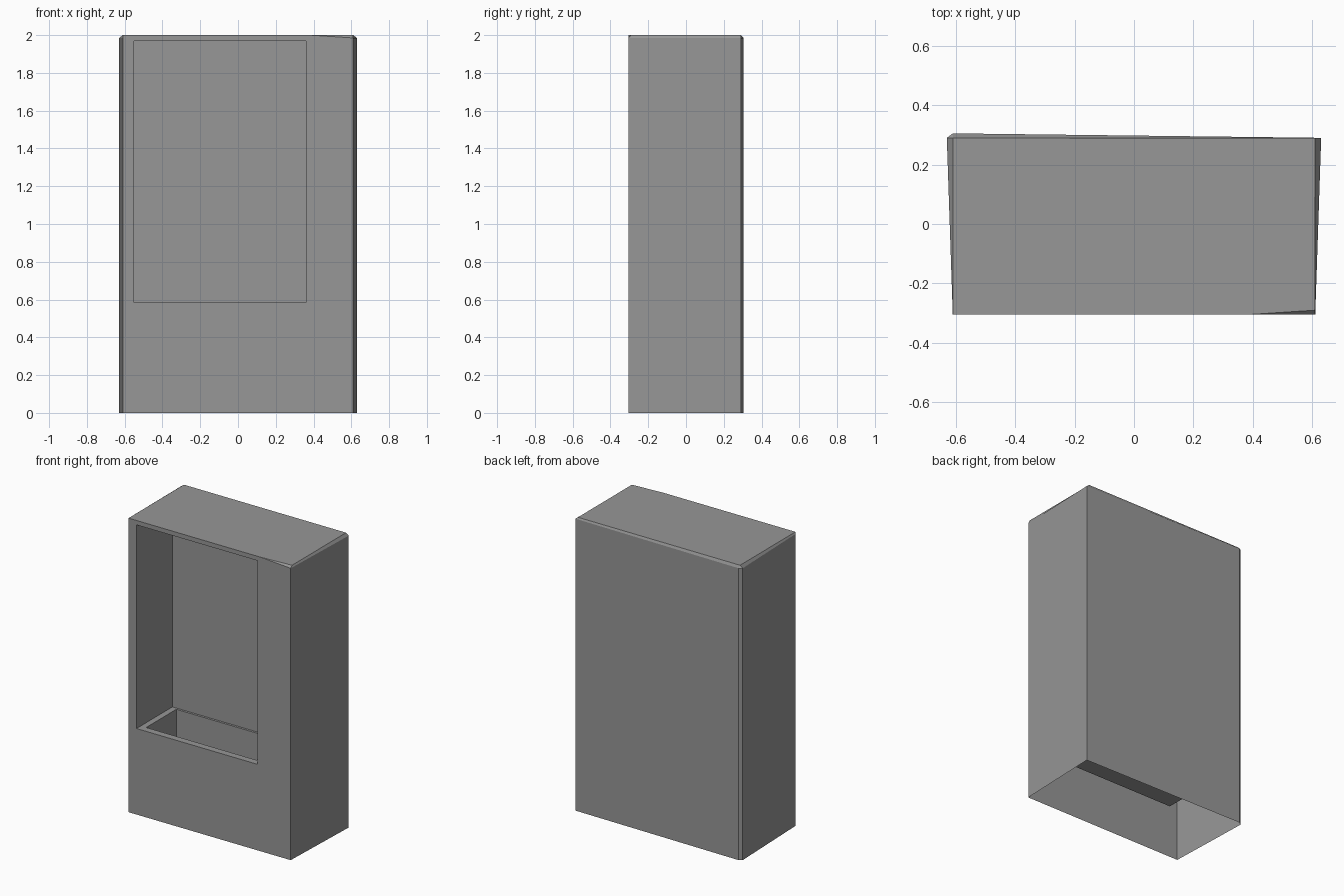
import bpy
import bmesh

cube = bpy.data.objects.get("Cube")
if cube:
    bpy.data.objects.remove(cube, do_unlink=True)

grey = bpy.data.materials.new("plain grey")
grey.use_nodes = True
grey.diffuse_color = (0.31, 0.31, 0.31, 1)
grey.node_tree.nodes["Principled BSDF"].inputs["Base Color"].default_value = (0.31, 0.31, 0.31, 1)


def ring(bm, outline, z):
    """Add an outline at height z; repeated points share one vertex."""
    found = {}
    for p in outline:
        if p not in found:
            found[p] = bm.verts.new((*p, z))
    return [found[p] for p in outline]


def bridge(bm, a, b, skip=()):
    """Join two rings with faces, collapsing repeated corners."""
    for i in range(len(a)):
        j = (i + 1) % len(a)
        corners = list(dict.fromkeys((a[i], a[j], b[j], b[i])))
        if i not in skip and len(corners) > 2:
            bm.faces.new(corners)


def rect(x0, x1, y0, y1):
    return [(x0, y0), (x1, y0), (x1, y1), (x0, y1)]


def finish(bm, name):
    mesh = bpy.data.meshes.new(name)
    bm.to_mesh(mesh)
    bm.free()
    mesh.materials.append(grey)
    obj = bpy.data.objects.new(name, mesh)
    bpy.context.collection.objects.link(obj)
    return obj


FRONT, RIM = -0.305, 1.985
WX0, WX1, WZ0, WZ1 = -0.55, 0.36, 0.585, 1.97
RECESS_BACK = 0.08

# Cabinet: open underneath, slightly wider at the back, with a chamfered top
bm = bmesh.new()
wall = [(-0.61, FRONT), (0.61, FRONT), (0.61, FRONT),
        (0.63, 0.29), (-0.61, 0.305), (-0.63, 0.29)]
cap = [(-0.61, FRONT), (0.38, FRONT), (0.61, -0.29),
       (0.61, 0.29), (-0.61, 0.29), (-0.61, 0.29)]
base, rim, top = ring(bm, wall, 0), ring(bm, wall, RIM), ring(bm, cap, 2)
bridge(bm, base, rim, skip=(0,))
bridge(bm, rim, top)
bm.faces.new(list(dict.fromkeys(top)))

# Front panel around the window opening
outer = [base[0], base[1], rim[1], rim[0]]
window = [bm.verts.new((x, FRONT, z)) for x, z in rect(WX0, WX1, WZ0, WZ1)]
bridge(bm, outer, window)

# Recess sides and back; its floor is the ledge
back = [bm.verts.new((v.co.x, RECESS_BACK, v.co.z)) for v in window]
bridge(bm, window, back, skip=(0,))
bm.faces.new(back)

# Ledge with a sunken bin
ledge = [window[0], window[1], back[1], back[0]]
opening = rect(WX0 + 0.04, WX1 - 0.04, FRONT + 0.047, RECESS_BACK - 0.015)
lip, floor = ring(bm, opening, WZ0), ring(bm, opening, 0.33)
bridge(bm, ledge, lip)
bridge(bm, lip, floor)
bm.faces.new(floor)

bmesh.ops.recalc_face_normals(bm, faces=bm.faces)
finish(bm, "cabinet_shell")
